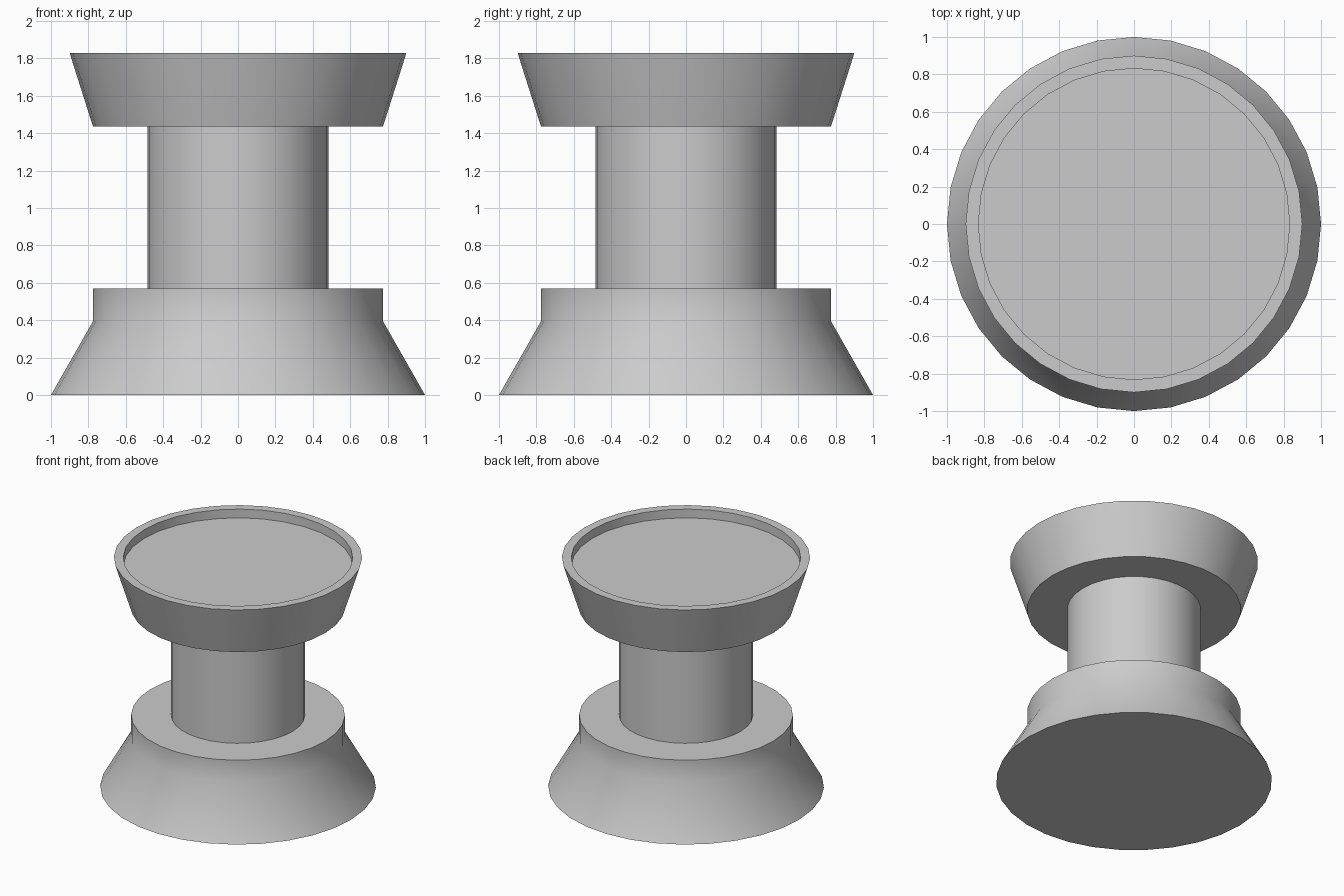
import bpy, bmesh
from math import cos, sin, tau, radians

if "Cube" in bpy.data.objects:
    bpy.data.objects.remove(bpy.data.objects["Cube"])

SIDES = 32


def lathe(name, profile, cap_start=False, cap_end=False):
    """Revolve (radius, height) points around z, optionally capping the ends."""
    bm = bmesh.new()
    rings = [[bm.verts.new((r * cos(tau * i / SIDES), r * sin(tau * i / SIDES), z))
              for i in range(SIDES)] for r, z in profile]
    for a, b in zip(rings, rings[1:]):
        for i in range(SIDES):
            j = (i + 1) % SIDES
            bm.faces.new((a[i], a[j], b[j], b[i]))
    if cap_start:
        bm.faces.new(rings[0][::-1])
    if cap_end:
        bm.faces.new(rings[-1])
    mesh = bpy.data.meshes.new(name)
    bm.to_mesh(mesh)
    bm.free()
    obj = bpy.data.objects.new(name, mesh)
    bpy.context.collection.objects.link(obj)
    bpy.ops.object.select_all(action='DESELECT')
    obj.select_set(True)
    bpy.context.view_layer.objects.active = obj
    bpy.ops.object.shade_smooth_by_angle(angle=radians(30))
    return obj


# Flared foot with a short collar and a flat shoulder
lathe("base", [(1.0, 0), (0.775, 0.395), (0.775, 0.57), (0.485, 0.57)], cap_start=True)

# Straight column
lathe("column", [(0.485, 0.57), (0.485, 1.435)])

# Flared head with a rim around a shallow recess
lathe("head", [(0.485, 1.435), (0.775, 1.435), (0.88, 1.765), (0.9, 1.83),
               (0.832, 1.83), (0.832, 1.76)], cap_end=True)
